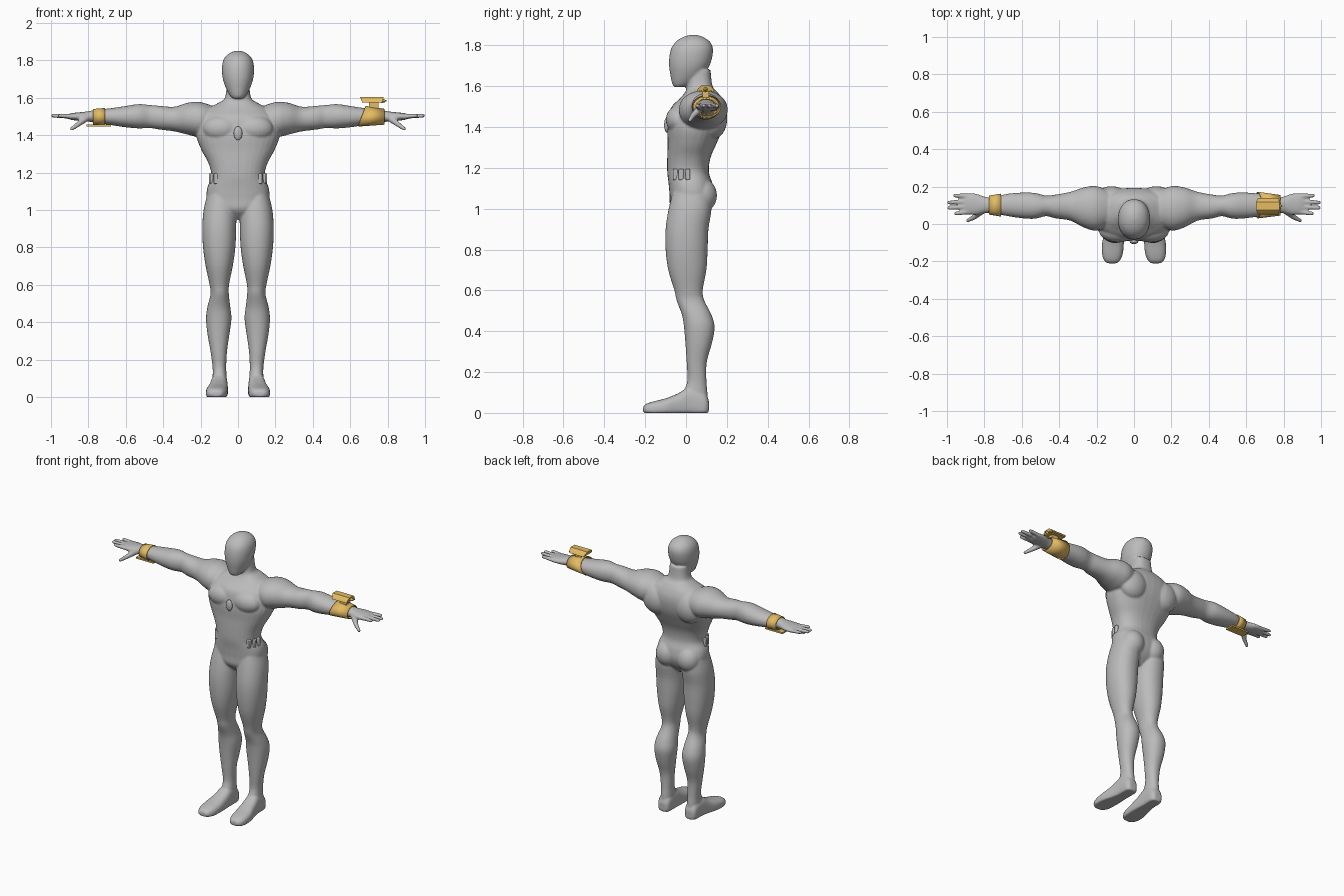
import bpy, bmesh, math
from mathutils import Vector, Matrix

if "Cube" in bpy.data.objects:
    bpy.data.objects.remove(bpy.data.objects["Cube"])


def material(name, rgb):
    m = bpy.data.materials.new(name)
    m.use_nodes = True
    m.diffuse_color = (*rgb, 1)
    m.node_tree.nodes["Principled BSDF"].inputs["Base Color"].default_value = (*rgb, 1)
    return m


GREY = material("suit grey", (0.5, 0.5, 0.5))
GOLD = material("gold", (0.78, 0.5, 0.12))


def finish(name, bm, mat, angle=40):
    bmesh.ops.recalc_face_normals(bm, faces=bm.faces)
    mesh = bpy.data.meshes.new(name)
    bm.to_mesh(mesh)
    bm.free()
    mesh.materials.append(mat)
    mesh.polygons.foreach_set("use_smooth", [True] * len(mesh.polygons))
    mesh.set_sharp_from_angle(angle=math.radians(angle))
    ob = bpy.data.objects.new(name, mesh)
    bpy.context.scene.collection.objects.link(ob)
    return ob


def spline(rows, steps):
    """Catmull-Rom interpolation between cross-section rows."""
    out = []
    for i in range(len(rows) - 1):
        p0, p1, p2, p3 = (rows[max(0, min(len(rows) - 1, i + k))] for k in (-1, 0, 1, 2))
        for j in range(steps):
            t = j / steps
            out.append([b + t / 2 * (c - a + t * (2 * a - 5 * b + 4 * c - d + t * (3 * (b - c) + d - a)))
                        for a, b, c, d in zip(p0, p1, p2, p3)])
    return out + [list(rows[-1])]


def loft(bm, axis, rows, side=1, power=2.0, steps=4, caps=True, seg=32):
    """Skin rows of (station, a0, a1, b0, b1) along an axis."""
    rings = []
    for t, a0, a1, b0, b1 in spline(rows, steps):
        ring = []
        for k in range(seg):
            w = math.tau * k / seg
            c, s = (math.copysign(abs(f) ** (2 / power), f) for f in (math.cos(w), math.sin(w)))
            a, b = (a0 + a1 + c * (a1 - a0)) / 2, (b0 + b1 + s * (b1 - b0)) / 2
            co = {"x": (t, b, a), "y": (a, t, b), "z": (a, b, t)}[axis]
            ring.append(bm.verts.new((co[0] * side, co[1], co[2])))
        rings.append(ring)
    for r, q in zip(rings, rings[1:]):
        for k in range(seg):
            n = (k + 1) % seg
            bm.faces.new((r[k], r[n], q[n], q[k]))
    if caps:
        bm.faces.new(rings[0])
        bm.faces.new(rings[-1])
    return [v for r in rings for v in r]


def balanced(rows):
    return [(z, -w, w, y0, y1) for z, w, y0, y1 in rows]


def ellipsoid(bm, centre, radii):
    m = Matrix.Translation(centre) @ Matrix.Diagonal((*radii, 1))
    bmesh.ops.create_uvsphere(bm, u_segments=24, v_segments=16, radius=1, matrix=m)


def digit(bm, p, q, r0, r1):
    """Tapered finger segment with round ends."""
    p, q = Vector(p), Vector(q)
    rot = (q - p).to_track_quat("Z", "Y").to_matrix().to_4x4()
    bmesh.ops.create_cone(bm, cap_ends=True, segments=16, radius1=r0, radius2=r1,
                          depth=(q - p).length, matrix=Matrix.Translation((p + q) / 2) @ rot)
    ellipsoid(bm, p, (r0, r0, r0))
    ellipsoid(bm, q, (r1, r1, r1))


def box(bm, x, y, z):
    """Box between the (low, high) limits on each axis."""
    lim = (x, y, z)
    m = Matrix.Translation([sum(l) / 2 for l in lim]) @ Matrix.Diagonal([l[1] - l[0] for l in lim] + [1])
    bmesh.ops.create_cube(bm, size=1, matrix=m)


# Torso and neck: height, half width, front, back
torso = [(.95, .05, -.03, .06), (1, .13, -.075, .11), (1.06, .166, -.08, .135), (1.12, .164, -.085, .13),
         (1.18, .142, -.092, .112), (1.25, .158, -.092, .12), (1.32, .195, -.09, .15), (1.39, .222, -.092, .18),
         (1.45, .22, -.085, .192), (1.5, .2, -.07, .19), (1.54, .165, -.03, .175), (1.57, .11, -.005, .155),
         (1.6, .07, .004, .13), (1.68, .06, .01, .12)]
# Head, chin to crown
head = [(1.595, .025, -.055, -.01), (1.61, .042, -.067, .03), (1.65, .064, -.076, .08), (1.7, .081, -.083, .115),
        (1.75, .086, -.081, .13), (1.79, .082, -.07, .131), (1.82, .067, -.047, .115), (1.84, .042, -.015, .085),
        (1.851, .015, .02, .055)]
# Leg: height, inner, outer, front, back
leg = [(1.1, .03, .16, -.06, .12), (1, .01, .184, -.085, .125), (.9, .01, .191, -.1, .11), (.8, .014, .187, -.1, .106),
       (.7, .028, .173, -.087, .1), (.6, .048, .152, -.057, .082), (.55, .049, .147, -.046, .09),
       (.48, .041, .164, -.02, .125), (.42, .035, .171, -.01, .14), (.34, .045, .164, -.003, .127),
       (.25, .058, .148, .003, .102), (.16, .063, .136, .007, .1), (.1, .06, .136, -.01, .105), (.03, .06, .138, 0, .108)]
# Foot: station, inner, outer, bottom, top
foot = [(.112, .075, .125, .005, .06), (.09, .057, .141, -.02, .1), (.02, .055, .146, -.02, .125),
        (-.04, .054, .156, -.02, .095), (-.1, .054, .17, -.02, .071), (-.16, .06, .171, -.02, .056),
        (-.195, .075, .16, -.01, .044), (-.21, .09, .142, .005, .03)]
# Arm and palm: station, bottom, top, front, back
arm = [(.12, 1.42, 1.55, 0, .17), (.2, 1.39, 1.577, -.035, .203), (.27, 1.403, 1.573, -.018, .195),
       (.34, 1.42, 1.552, .018, .172), (.42, 1.43, 1.557, .03, .157), (.47, 1.438, 1.561, .042, .152),
       (.53, 1.436, 1.566, .028, .166), (.6, 1.442, 1.556, .031, .168), (.68, 1.454, 1.544, .043, .161),
       (.76, 1.466, 1.536, .058, .142), (.8, 1.472, 1.528, .058, .147), (.84, 1.476, 1.523, .049, .161),
       (.88, 1.48, 1.519, .049, .164), (.905, 1.485, 1.514, .054, .16)]
# Fingers: base y, tip x, tip y
fingers = [(.064, .953, .056), (.092, .988, .086), (.12, .99, .115), (.149, .958, .152)]

bm = bmesh.new()
loft(bm, "z", balanced(torso), power=2.4)
loft(bm, "z", balanced(head), power=2.15)
for s in (1, -1):
    loft(bm, "z", leg, s, 2.15)
    sole = loft(bm, "y", foot, s, 2.6)
    for v in sole:
        v.co.z = max(v.co.z, 0)
    loft(bm, "x", arm, s, 2.1)
    # Chest, shoulder blade and seat muscles
    ellipsoid(bm, (s * .088, -.035, 1.435), (.1, .064, .07))
    ellipsoid(bm, (s * .12, .13, 1.44), (.1, .072, .1))
    ellipsoid(bm, (s * .078, .075, 1.065), (.078, .077, .085))
    for y, tx, ty in fingers:
        digit(bm, (s * .885, y, 1.499), (s * tx, ty, 1.504), .0135, .0105)
    # Thumb
    digit(bm, (s * .815, .07, 1.49), (s * .855, .036, 1.458), .02, .014)
    digit(bm, (s * .855, .036, 1.458), (s * .89, .018, 1.433), .014, .01)
body = finish("body", bm, GREY)
fuse = body.modifiers.new("fuse", "REMESH")
fuse.mode = "VOXEL"
fuse.voxel_size = 0.006
fuse.use_smooth_shade = True
relax = body.modifiers.new("relax", "SMOOTH")
relax.factor = 0.5
relax.iterations = 6

# Small raised boss on the chest
bm = bmesh.new()
ellipsoid(bm, (0, -.094, 1.41), (.023, .013, .037))
finish("chest_boss", bm, GREY)

# Waist pouches on both hips
bm = bmesh.new()
for s in (1, -1):
    for x, y in ((.112, -.052), (.132, -.024), (.138, .008)):
        box(bm, sorted((s * (x - .018), s * (x + .018))), (y - .012, y + .012), (1.14, 1.195))
pouches = finish("waist_pouches", bm, GREY)
soft = pouches.modifiers.new("soft", "BEVEL")
soft.width = 0.005
soft.segments = 2


def cuff(name, rows, side, slant):
    bm = bmesh.new()
    ring = loft(bm, "x", rows, side, steps=1, caps=False)
    for v in ring[:len(ring) // 2]:
        v.co.x += side * slant * (v.co.z - 1.5)
    wall = finish(name, bm, GOLD).modifiers.new("wall", "SOLIDIFY")
    wall.thickness = 0.006
    wall.offset = -1


cuff("left_cuff", [(.662, 1.446, 1.556, .03, .172), (.782, 1.456, 1.541, .045, .155)], 1, .35)
cuff("right_cuff", [(.712, 1.45, 1.545, .04, .162), (.774, 1.457, 1.54, .05, .152)], -1, 0)

# Launcher above the left cuff: hood, post, nozzle and prongs
bm = bmesh.new()
profile = [(.052, 1.574), (.06, 1.59), (.075, 1.603), (.117, 1.603), (.132, 1.59), (.14, 1.574)]
ends = [[bm.verts.new((x + d * (z - 1.574), y, z)) for y, z in profile] for x, d in ((.665, -.4), (.772, .2))]
for end in ends:
    bm.faces.new(end)
for k in range(len(profile)):
    n = (k + 1) % len(profile)
    bm.faces.new((ends[0][k], ends[0][n], ends[1][n], ends[1][k]))
box(bm, (.7, .75), (.08, .112), (1.535, 1.576))
for y in (.072, .12):
    box(bm, (.765, .782), (y - .006, y + .006), (1.572, 1.58))
bmesh.ops.create_cone(bm, cap_ends=True, segments=12, radius1=.012, radius2=.003, depth=.025,
                      matrix=Matrix.Translation((.781, .096, 1.584)) @ Matrix.Rotation(math.pi / 2, 4, "Y"))
finish("left_launcher", bm, GOLD, 25)

# Slim plate beneath the right cuff
bm = bmesh.new()
box(bm, (-.81, -.68), (.07, .13), (1.446, 1.456))
box(bm, (-.765, -.72), (.085, .115), (1.45, 1.47))
finish("right_launcher", bm, GOLD, 25)
